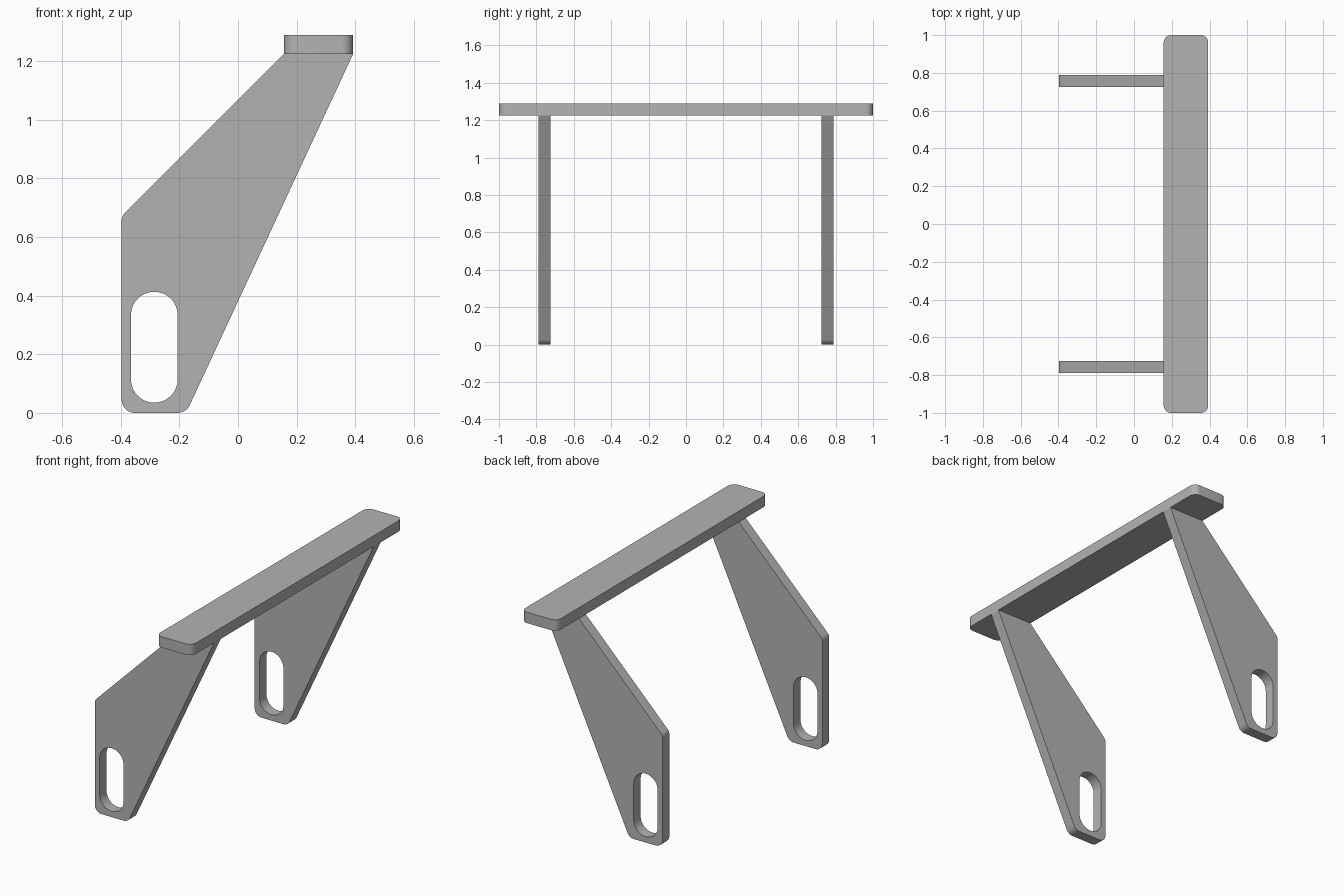
import bpy, bmesh, math
from mathutils import Vector, Matrix

cube = bpy.data.objects.get("Cube")
if cube:
    bpy.data.objects.remove(cube, do_unlink=True)

GREY = (0.45, 0.45, 0.45, 1)
metal = bpy.data.materials.new("plain grey")
metal.use_nodes = True
metal.diffuse_color = GREY
metal.node_tree.nodes["Principled BSDF"].inputs["Base Color"].default_value = GREY


def rounded(corners, steps=10):
    """Outline through (x, y, radius) corners, each replaced by a tangent arc."""
    pts = []
    for i, (x, y, r) in enumerate(corners):
        c = Vector((x, y))
        a = (Vector(corners[i - 1][:2]) - c).normalized()
        b = (Vector(corners[(i + 1) % len(corners)][:2]) - c).normalized()
        if r == 0:
            pts.append(c)
            continue
        half = a.angle(b) / 2
        centre = c + (a + b).normalized() * r / math.sin(half)
        start = c + a * r / math.tan(half) - centre
        end = c + b * r / math.tan(half) - centre
        sweep = math.pi - 2 * half
        for k in range(steps + 1):
            t = k / steps
            pts.append(centre + (start * math.sin((1 - t) * sweep)
                                 + end * math.sin(t * sweep)) / math.sin(sweep))
    return pts


def plate(name, outlines, thickness, matrix):
    """Flat plate from an outer outline and optional holes."""
    curve = bpy.data.curves.new(name, 'CURVE')
    curve.dimensions = '2D'
    curve.fill_mode = 'BOTH'
    curve.extrude = thickness / 2
    for outline in outlines:
        spline = curve.splines.new('POLY')
        spline.points.add(len(outline) - 1)
        for point, p in zip(spline.points, outline):
            point.co = (p.x, p.y, 0, 1)
        spline.use_cyclic_u = True
    temp = bpy.data.objects.new(name + "_outline", curve)
    bpy.context.collection.objects.link(temp)
    bpy.context.view_layer.update()
    mesh = bpy.data.meshes.new_from_object(
        temp.evaluated_get(bpy.context.evaluated_depsgraph_get()))
    bpy.data.objects.remove(temp, do_unlink=True)

    # Weld caps to walls and merge the flat faces
    bm = bmesh.new()
    bm.from_mesh(mesh)
    bmesh.ops.remove_doubles(bm, verts=bm.verts, dist=1e-5)
    bmesh.ops.transform(bm, matrix=matrix, verts=bm.verts)
    bmesh.ops.recalc_face_normals(bm, faces=bm.faces)
    bm.to_mesh(mesh)
    bm.free()

    obj = bpy.data.objects.new(name, mesh)
    bpy.context.collection.objects.link(obj)
    mesh.materials.clear()
    mesh.materials.append(metal)
    bpy.ops.object.select_all(action='DESELECT')
    obj.select_set(True)
    bpy.context.view_layer.objects.active = obj
    bpy.ops.object.shade_smooth_by_angle(angle=math.radians(30))
    return obj


# Top bar
bar = rounded([(0.157, -1, 0.04), (0.393, -1, 0.04), (0.393, 1, 0.04), (0.157, 1, 0.04)])
plate("top_bar", [bar], 0.065, Matrix.Translation((0, 0, 1.2575)))

# Slanted side brackets with a rounded slot
bracket = rounded([(-0.397, 0, 0.045), (-0.177, 0, 0.045), (0.393, 1.225, 0),
                   (0.157, 1.225, 0), (-0.397, 0.671, 0.04)])
slot = rounded([(-0.365, 0.035, 0.079), (-0.206, 0.035, 0.079),
                (-0.206, 0.413, 0.079), (-0.365, 0.413, 0.079)])
for name, side in (("front_bracket", -1), ("back_bracket", 1)):
    plate(name, [bracket, slot], 0.065,
          Matrix.Translation((0, side * 0.757, 0)) @ Matrix.Rotation(math.pi / 2, 4, 'X'))
